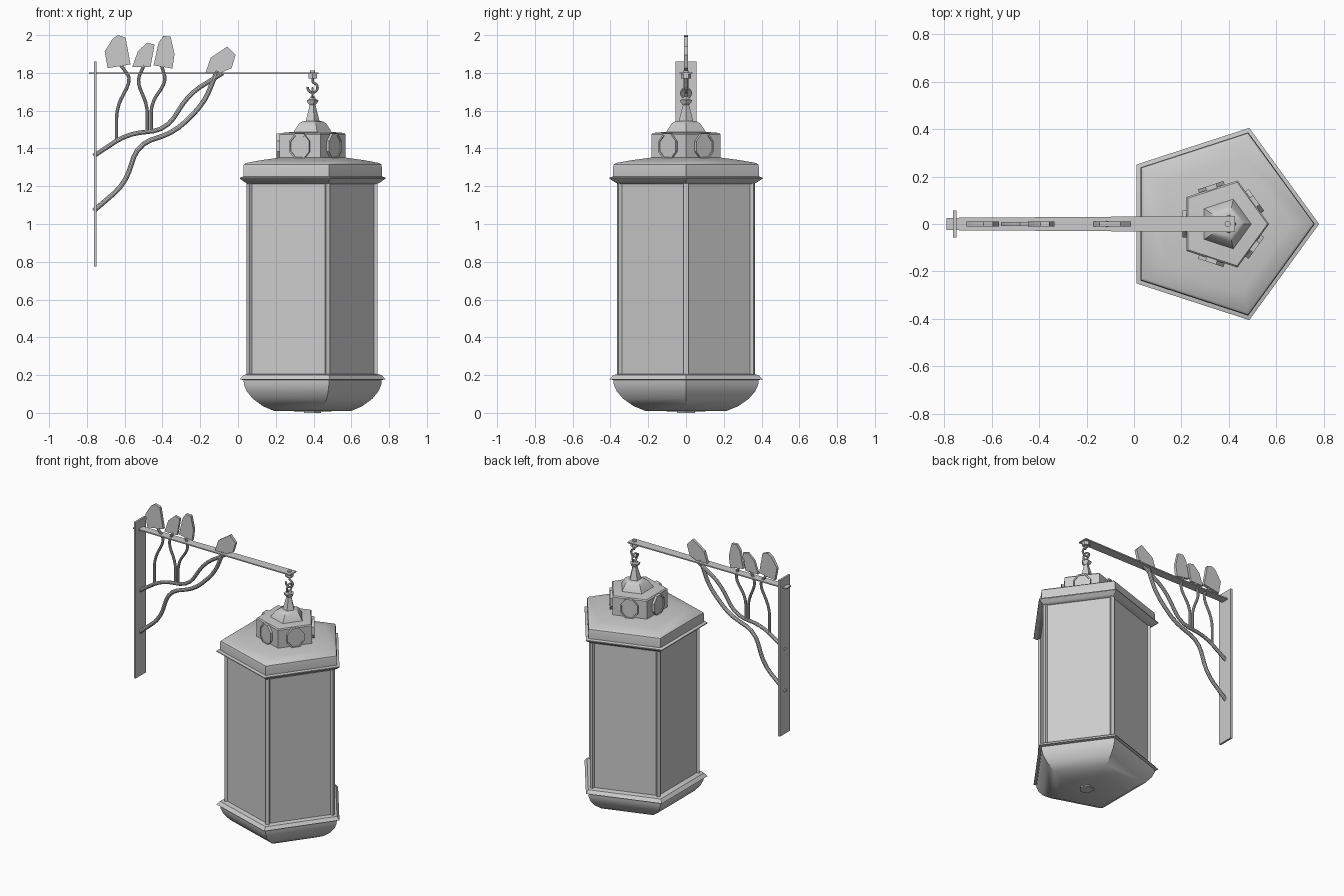
import bpy, bmesh, math
from mathutils import Vector, Matrix

if "Cube" in bpy.data.objects:
    bpy.data.objects.remove(bpy.data.objects["Cube"])

CX = 0.395                      # hanging axis of the lantern
TAU = 2 * math.pi


def finish(name, bm, angle=35):
    bmesh.ops.recalc_face_normals(bm, faces=bm.faces)
    me = bpy.data.meshes.new(name)
    bm.to_mesh(me)
    bm.free()
    ob = bpy.data.objects.new(name, me)
    bpy.context.collection.objects.link(ob)
    bpy.context.view_layer.objects.active = ob
    for o in bpy.context.selected_objects:
        o.select_set(False)
    ob.select_set(True)
    bpy.ops.object.shade_smooth_by_angle(angle=math.radians(angle))
    return ob


def pent(r, k):
    """Corner k of a five-sided ring, scaled about its own bounding centre."""
    a = TAU * k / 5
    return Vector((CX + r * (math.cos(a) - 0.0955), r * math.sin(a), 0))


def bridge(bm, rings, closed=False):
    n = len(rings[0])
    pairs = list(zip(rings, rings[1:]))
    if closed:
        pairs.append((rings[-1], rings[0]))
    for a, b in pairs:
        for i in range(n):
            j = (i + 1) % n
            bm.faces.new((a[i], a[j], b[j], b[i]))
    if not closed:
        bm.faces.new(rings[0])
        bm.faces.new(rings[-1])


def pent_loft(name, profile):
    bm = bmesh.new()
    bridge(bm, [[bm.verts.new(pent(r, k) + Vector((0, 0, z))) for k in range(5)]
                for r, z in profile])
    return finish(name, bm)


def plate(name, pts, half):
    """Outline in XZ given a thickness along Y."""
    bm = bmesh.new()
    bridge(bm, [[bm.verts.new((x, y, z)) for x, z in pts] for y in (-half, half)])
    return finish(name, bm)


def box(name, center, size, rot=0):
    bm = bmesh.new()
    m = Matrix.Translation(center) @ Matrix.Rotation(rot, 4, 'Z') @ Matrix.Diagonal((*size, 1))
    bmesh.ops.create_cube(bm, size=1, matrix=m)
    return finish(name, bm)


def cyl(name, center, r, h, n):
    bm = bmesh.new()
    bmesh.ops.create_cone(bm, cap_ends=True, segments=n, radius1=r, radius2=r, depth=h,
                          matrix=Matrix.Translation(center))
    return finish(name, bm)


def tube(name, path, r, n=10, rounds=2, side=Vector((0, 1, 0))):
    """Round bar along a flat path; corners are softened by corner cutting."""
    p = [Vector(v) for v in path]
    for _ in range(rounds):
        q = [p[0]]
        for a, b in zip(p, p[1:]):
            q += [a.lerp(b, 0.2), a.lerp(b, 0.8)]
        p = q + [p[-1]]
    bm = bmesh.new()
    rings = []
    for i, c in enumerate(p):
        t = (p[min(i + 1, len(p) - 1)] - p[max(i - 1, 0)]).normalized()
        u = t.cross(side).normalized()
        rings.append([bm.verts.new(c + r * (math.cos(TAU * k / n) * u + math.sin(TAU * k / n) * side))
                      for k in range(n)])
    bridge(bm, rings)
    return finish(name, bm)


# Lantern base, body and roof
pent_loft("lantern_base", [(0.05, 0.0), (0.05, 0.008), (0.225, 0.01), (0.29, 0.035), (0.35, 0.075),
                           (0.386, 0.115), (0.402, 0.15), (0.404, 0.175)])
pent_loft("base_flange", [(0.395, 0.172), (0.426, 0.178), (0.405, 0.2), (0.372, 0.207)])
pent_loft("lantern_panels", [(0.37, 0.19), (0.37, 1.235)])
pent_loft("roof_flange", [(0.38, 1.213), (0.398, 1.222), (0.426, 1.24), (0.426, 1.246), (0.4, 1.253)])
pent_loft("lantern_roof", [(0.405, 1.245), (0.406, 1.3), (0.402, 1.315), (0.39, 1.323),
                           (0.3, 1.338), (0.19, 1.352)])
for k in range(5):
    c = pent(0.37, k)
    box(f"corner_post_{k}", (c.x, c.y, 0.712), (0.018, 0.024, 1.03), TAU * k / 5)

# Vent box with octagonal windows
pent_loft("vent_box", [(0.193, 1.34), (0.193, 1.475), (0.185, 1.482), (0.11, 1.488)])
for k in range(5):
    mid = (pent(0.193, k) + pent(0.193, k + 1)) / 2
    a = TAU * (k + 0.5) / 5
    out, side = Vector((math.cos(a), math.sin(a), 0)), Vector((-math.sin(a), math.cos(a), 0))
    bm = bmesh.new()
    rings = []
    for d, s in ((-0.01, 1), (0.016, 1), (0.016, 0.86), (0.012, 0.84)):
        rings.append([bm.verts.new(mid + out * d + Vector((0, 0, 1.411))
                      + side * 0.061 * s * math.cos(TAU * (i + .5) / 8)
                      + Vector((0, 0, 0.073 * s * math.sin(TAU * (i + .5) / 8)))) for i in range(8)])
    bridge(bm, rings)
    finish(f"vent_window_{k}", bm)
pent_loft("roof_cap", [(0.112, 1.485), (0.104, 1.498), (0.08, 1.532), (0.062, 1.542), (0.04, 1.546)])
pent_loft("finial", [(0.042, 1.54), (0.036, 1.56), (0.017, 1.63), (0.029, 1.642),
                     (0.034, 1.656), (0.02, 1.66), (0.012, 1.675)])


# Hook, eye and hanging nut
def arc(z, r, a0, a1, plane):
    out = []
    for i in range(17):
        a = math.radians(a0 + (a1 - a0) * i / 16)
        u, w = r * math.cos(a), z + r * math.sin(a)
        out.append((CX + u, 0, w) if plane == 'x' else (CX, u, w))
    return out


tube("hook", [(CX, 0, 1.78), (CX, 0, 1.755)] + arc(1.722, 0.026, 80, -190, 'x'), 0.007, 8, 0)
tube("eye", arc(1.693, 0.026, -90, 270, 'y'), 0.006, 8, 0, Vector((1, 0, 0)))
cyl("eye_stem", (CX, 0, 1.665), 0.008, 0.02, 8)
cyl("hanger_nut", (CX, 0, 1.785), 0.026, 0.03, 6)
cyl("hanger_bolt", (CX, 0, 1.795), 0.013, 0.035, 12)

# Wall plate and arm
box("wall_plate", (-0.755, 0, 1.318), (0.014, 0.112, 1.085))
bm = bmesh.new()
bridge(bm, [[bm.verts.new((x, y, z)) for x, y in
             ((-0.79, -0.026), (0.425, -0.034), (0.425, 0.034), (-0.79, 0.026))]
            for z in (1.795, 1.803)])
finish("arm_bar", bm)

# Branches
branches = {
    "lower_branch": (0.013, [(-.764, 1.07), (-.6, 1.21), (-.53, 1.42), (-.33, 1.49), (-.18, 1.64), (-.11, 1.81)]),
    "upper_branch": (0.012, [(-.764, 1.36), (-.59, 1.475), (-.38, 1.5), (-.257, 1.69), (-.08, 1.8)]),
    "left_twig": (0.009, [(-.643, 1.45), (-.643, 1.617), (-.565, 1.765), (-.62, 1.84)]),
    "middle_twig": (0.009, [(-.48, 1.49), (-.48, 1.627), (-.535, 1.755), (-.498, 1.84)]),
    "right_twig": (0.009, [(-.46, 1.49), (-.46, 1.637), (-.38, 1.755), (-.405, 1.84)]),
}
for name, (r, pts) in branches.items():
    tube(name, [(x, 0, z) for x, z in pts], r)

# Leaves
plate("leaf_1", [(-.706, 1.913), (-.664, 1.98), (-.635, 2.0), (-.595, 1.987), (-.569, 1.845), (-.69, 1.825)], 0.01)
plate("leaf_2", [(-.56, 1.83), (-.53, 1.915), (-.48, 1.96), (-.442, 1.95), (-.463, 1.83)], 0.008)
plate("leaf_3", [(-.447, 1.84), (-.42, 1.96), (-.395, 1.995), (-.357, 1.992), (-.336, 1.9), (-.347, 1.823)], 0.01)
plate("leaf_4", [(-.172, 1.8), (-.145, 1.88), (-.056, 1.94), (-.013, 1.895), (-.034, 1.825), (-.1, 1.797)], 0.01)
